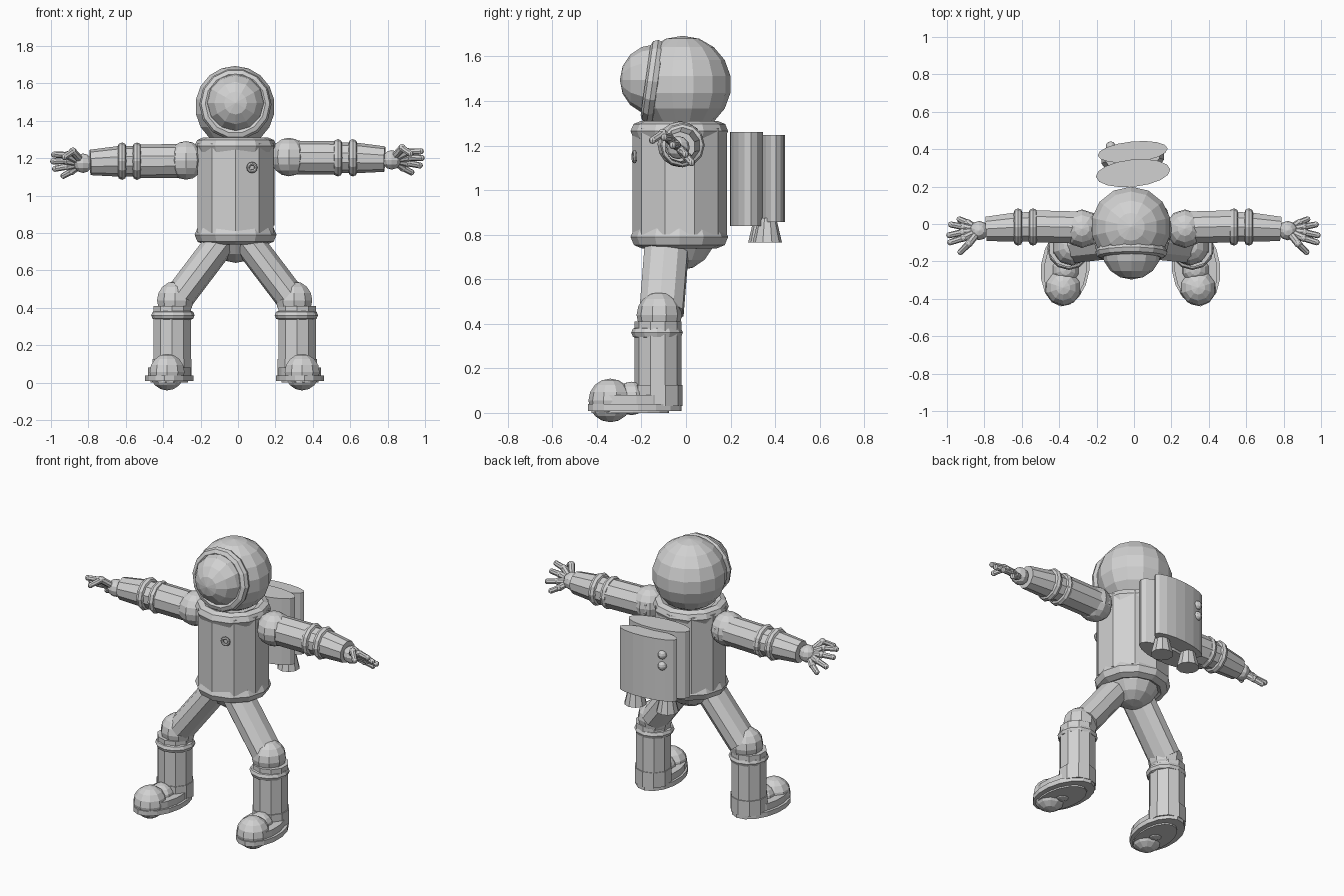
import bpy, math
from mathutils import Vector

cube = bpy.data.objects.get("Cube")
if cube:
    bpy.data.objects.remove(cube, do_unlink=True)

suit = bpy.data.materials.new("suit_grey")
suit.use_nodes = True
suit.diffuse_color = (0.64, 0.64, 0.64, 1)
suit.node_tree.nodes["Principled BSDF"].inputs["Base Color"].default_value = (0.64, 0.64, 0.64, 1)


def finish(name, scale=(1, 1, 1)):
    ob = bpy.context.object
    ob.name = name
    ob.scale = scale
    ob.data.materials.append(suit)
    return ob


def ball(name, loc, r, scale=(1, 1, 1), seg=12, rings=8, rot=(0, 0, 0)):
    bpy.ops.mesh.primitive_uv_sphere_add(segments=seg, ring_count=rings, radius=r,
                                         location=loc, rotation=rot)
    return finish(name, scale)


def ring(name, loc, outer, minor, rot=(0, 0, 0), seg=12):
    bpy.ops.mesh.primitive_torus_add(major_segments=seg, minor_segments=8, location=loc,
                                     rotation=rot, major_radius=outer - minor, minor_radius=minor)
    return finish(name)


def tube(name, a, b, r1, r2=None, scale=(1, 1, 1), seg=10):
    a, b = Vector(a), Vector(b)
    rot = (b - a).to_track_quat('Z', 'Y').to_euler()
    bpy.ops.mesh.primitive_cone_add(vertices=seg, radius1=r1, radius2=r1 if r2 is None else r2,
                                    depth=(b - a).length, location=(a + b) / 2, rotation=rot)
    return finish(name, scale)


def slab(name, loc, height, rx, ry, turn, seg=16):
    bpy.ops.mesh.primitive_cylinder_add(vertices=seg, radius=1, depth=height,
                                        location=loc, rotation=(0, 0, turn))
    return finish(name, (rx, ry, 1))


# Helmet, visor and visor rim
ball("helmet", (-0.016, -0.015, 1.475), 0.218, seg=14, rings=9)
ball("visor", (-0.013, -0.137, 1.495), 0.16, rot=(math.pi / 2, 0, 0))
ring("visor_rim", (-0.014, -0.15, 1.488), 0.193, 0.032, rot=(math.radians(82), 0, 0), seg=14)

# Torso, collar, belt and hips
tube("torso", (-0.013, -0.028, 0.8), (-0.013, -0.028, 1.28), 0.213)
ring("collar", (-0.013, -0.03, 1.265), 0.219, 0.045)
ring("belt", (-0.013, -0.03, 0.79), 0.219, 0.052)
ball("hips", (-0.013, -0.03, 0.8), 0.16)
ring("chest_button", (0.075, -0.232, 1.15), 0.03, 0.009, rot=(math.pi / 2, 0, 0.2))

# Life-support pack
slab("pack_inner", (-0.005, 0.272, 1.05), 0.42, 0.2, 0.073, 0.1)
slab("pack_outer", (-0.007, 0.385, 1.052), 0.39, 0.188, 0.056, 0.1)
for z in (1.15, 1.08):
    ball("pack_knob", (-0.125, 0.415, z), 0.027, seg=10, rings=6)
for s in (-1, 1):
    x, y = -0.007 + s * 0.105, 0.355 + s * 0.01
    tube("pack_nozzle", (x, y, 0.765), (x, y, 0.875), 0.066, 0.04)

# Finger paths: knuckle then tip, from thumb to little finger
FINGERS = [
    ((0.88, -0.105, 1.245), (0.925, -0.15, 1.215)),
    ((0.91, -0.075, 1.225), (0.98, -0.098, 1.228)),
    ((0.915, -0.045, 1.195), (0.985, -0.06, 1.192)),
    ((0.91, -0.015, 1.165), (0.975, -0.003, 1.152)),
    ((0.885, 0.005, 1.14), (0.93, 0.025, 1.115)),
]

for s, side in ((1, "left"), (-1, "right")):
    # Arms
    def arm(x, y, z, s=s):
        return (-0.003 + s * x, y, z + s * 0.009)

    ball(side + "_shoulder", arm(0.275, -0.025, 1.197), 0.103, seg=10)
    tube(side + "_upper_arm", arm(0.24, -0.02, 1.195), arm(0.55, -0.012, 1.192), 0.09)
    tube(side + "_elbow", arm(0.52, -0.014, 1.193), arm(0.63, -0.016, 1.193), 0.082)
    for x in (0.537, 0.617):
        ring(side + "_elbow_ring", arm(x, -0.016, 1.193), 0.1, 0.024, rot=(0, math.pi / 2, 0))
    tube(side + "_forearm", arm(0.61, -0.016, 1.193), arm(0.787, -0.026, 1.186), 0.084, 0.068)

    # Gloves
    palm = arm(0.825, -0.035, 1.182)
    ball(side + "_palm", palm, 0.052, seg=10, rings=6)
    for knuckle, tip in FINGERS:
        k, t = arm(*knuckle), arm(*tip)
        tube(side + "_finger_base", palm, k, 0.02, 0.02, seg=8)
        ball(side + "_knuckle", k, 0.021, seg=8, rings=6)
        tube(side + "_finger_end", k, t, 0.018, 0.016, seg=8)
        ball(side + "_fingertip", t, 0.0165, seg=8, rings=6)

    # Legs
    def leg(x, y, z, s=s):
        return (-0.018 + s * x, y, z)

    tube(side + "_thigh", leg(0.067, -0.085, 0.76), leg(0.302, -0.11, 0.45), 0.082,
         scale=(1.25, 1, 1))
    ball(side + "_knee", leg(0.318, -0.12, 0.44), 0.102, seg=10)
    ring(side + "_knee_ring", leg(0.33, -0.13, 0.36), 0.116, 0.026)
    tube(side + "_shin", leg(0.334, -0.126, 0.08), leg(0.334, -0.126, 0.41), 0.105)

    # Boots, toes turned slightly outwards
    turn = s * 0.12
    tube(side + "_boot_heel", leg(0.335, -0.126, 0.03), leg(0.335, -0.126, 0.125), 0.11)
    ball(side + "_boot_toe", leg(0.361, -0.34, 0.056), 0.098, seg=10)
    ball(side + "_boot_instep", leg(0.347, -0.245, 0.065), 0.075, seg=10)
    slab(side + "_boot_upper", leg(0.348, -0.235, 0.05), 0.06, 0.115, 0.195, turn)
    slab(side + "_boot_sole", leg(0.349, -0.23, 0.024), 0.03, 0.13, 0.212, turn)
    slab(side + "_sole_tread", leg(0.349, -0.25, 0.006), 0.012, 0.1, 0.175, turn)
